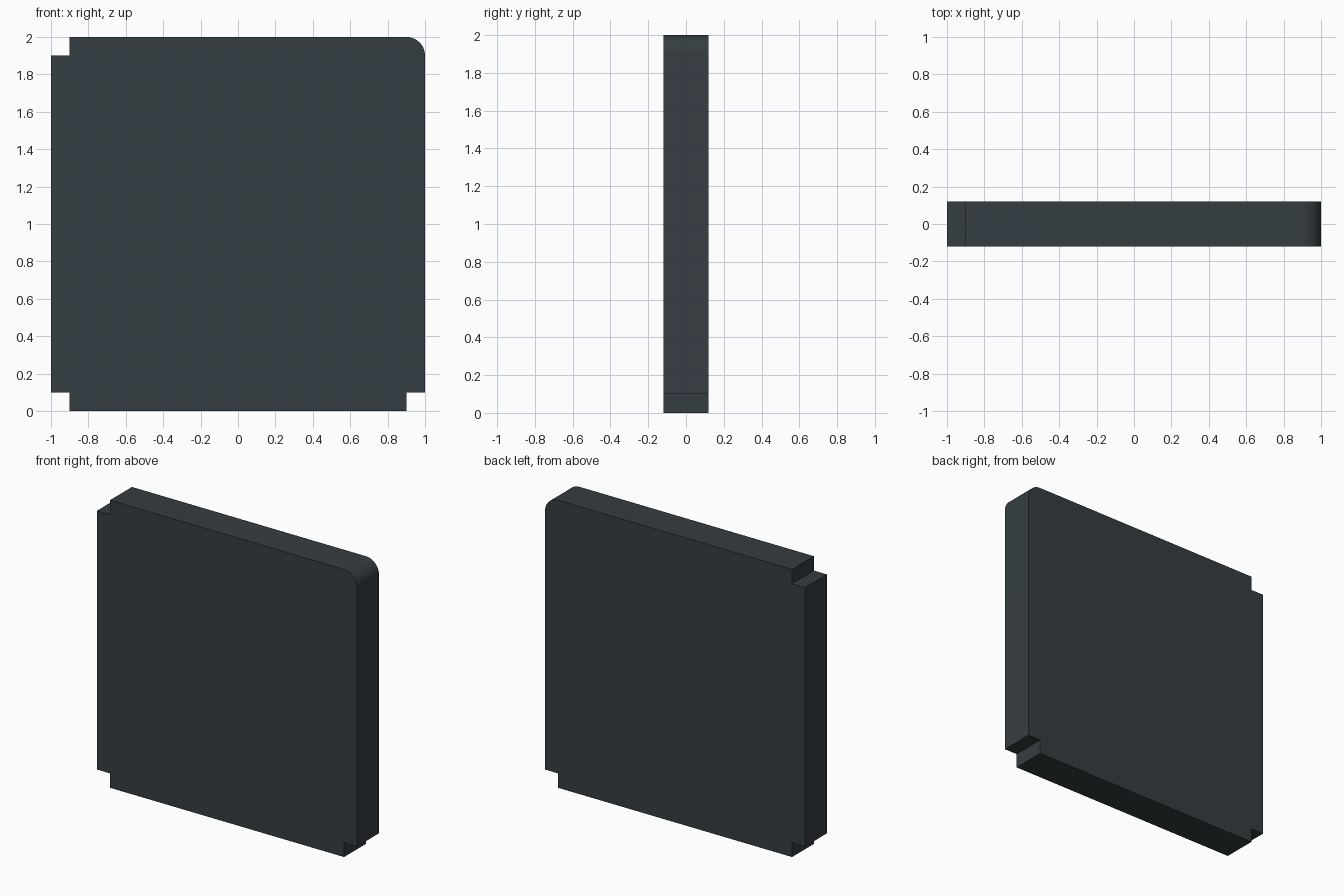
import bpy, bmesh, math

if "Cube" in bpy.data.objects:
    bpy.data.objects.remove(bpy.data.objects["Cube"])

HALF_DEPTH = 0.12
NOTCH = 0.1
SEGMENTS = 16

# Front outline: three square notches and one rounded corner
outline = [(-1 + NOTCH, 0), (1 - NOTCH, 0), (1 - NOTCH, NOTCH), (1, NOTCH)]
for i in range(SEGMENTS + 1):
    a = math.pi / 2 * i / SEGMENTS
    outline.append((1 - NOTCH + NOTCH * math.cos(a), 2 - NOTCH + NOTCH * math.sin(a)))
outline += [(-1 + NOTCH, 2), (-1 + NOTCH, 2 - NOTCH), (-1, 2 - NOTCH),
            (-1, NOTCH), (-1 + NOTCH, NOTCH)]

# Extrude the outline through the slab thickness
bm = bmesh.new()
face = bm.faces.new([bm.verts.new((x, -HALF_DEPTH, z)) for x, z in outline])
extruded = bmesh.ops.extrude_face_region(bm, geom=[face], use_keep_orig=True)
verts = [g for g in extruded["geom"] if isinstance(g, bmesh.types.BMVert)]
bmesh.ops.translate(bm, verts=verts, vec=(0, 2 * HALF_DEPTH, 0))
bmesh.ops.recalc_face_normals(bm, faces=bm.faces)
mesh = bpy.data.meshes.new("notched_slab")
bm.to_mesh(mesh)
bm.free()

slab = bpy.data.objects.new("notched_slab", mesh)
bpy.context.collection.objects.link(slab)

# Dark slate colour
slate = bpy.data.materials.new("dark_slate")
slate.diffuse_color = (0.036, 0.047, 0.052, 1)
slate.use_nodes = True
slate.node_tree.nodes["Principled BSDF"].inputs["Base Color"].default_value = slate.diffuse_color
mesh.materials.append(slate)

# Smooth the rounded corner, keep the notches sharp
bpy.context.view_layer.objects.active = slab
slab.select_set(True)
bpy.ops.object.shade_smooth_by_angle(angle=math.radians(30))
